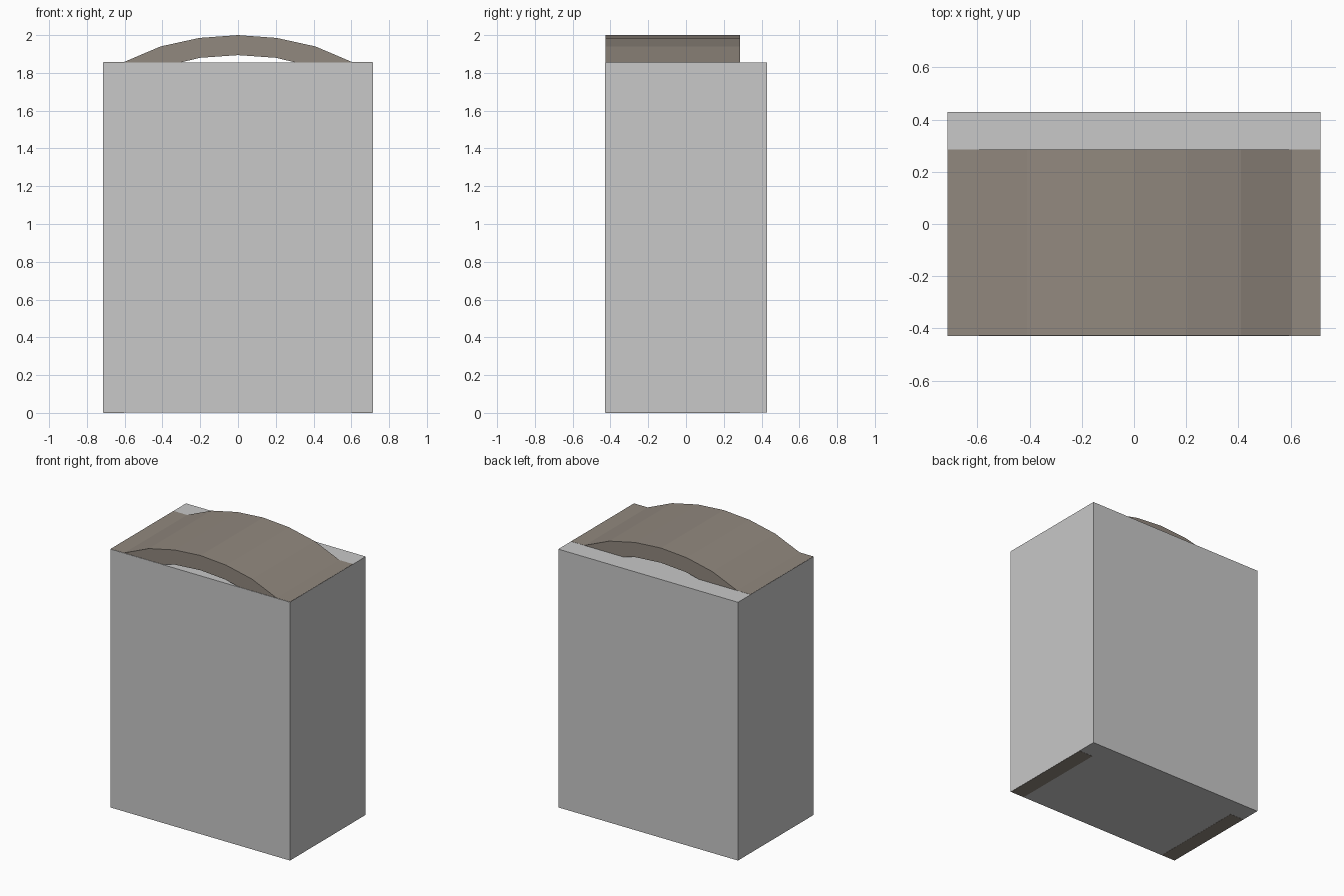
import bpy, bmesh

if "Cube" in bpy.data.objects:
    bpy.data.objects.remove(bpy.data.objects["Cube"])

def material(name, rgb):
    m = bpy.data.materials.new(name)
    m.diffuse_color = (*rgb, 1.0)
    m.use_nodes = True
    m.node_tree.nodes["Principled BSDF"].inputs["Base Color"].default_value = m.diffuse_color
    return m

grey = material("light grey", (0.58, 0.58, 0.58))
brown = material("stone brown", (0.283, 0.246, 0.209))

def extrude_profile(name, profile, y0, y1, mat):
    """Solid from an x-z outline, running from y0 to y1."""
    bm = bmesh.new()
    face = bm.faces.new([bm.verts.new((x, y0, z)) for x, z in profile])
    ext = bmesh.ops.extrude_face_region(bm, geom=[face])
    verts = [v for v in ext["geom"] if isinstance(v, bmesh.types.BMVert)]
    bmesh.ops.translate(bm, vec=(0, y1 - y0, 0), verts=verts)
    bmesh.ops.recalc_face_normals(bm, faces=bm.faces)
    me = bpy.data.meshes.new(name)
    bm.to_mesh(me)
    bm.free()
    me.materials.append(mat)
    ob = bpy.data.objects.new(name, me)
    bpy.context.collection.objects.link(ob)
    return ob

W, D, H = 0.714, 0.43, 1.857

# Main block
extrude_profile("block", [(-W, 0.001), (W, 0.001), (W, H - 0.001), (-W, H - 0.001)],
                -D, D, grey)

# Arched frame: posts inside the block, segmental arch rising above it
e = W - 0.001
outer = [(e, 0), (e, H), (0.605, H), (0.41, 1.94), (0.205, 1.985)]
inner = [(0.603, 0), (0.603, 1.76), (0.39, 1.835), (0.2, 1.88)]
mirror = lambda pts: [(-x, z) for x, z in pts]
profile = (outer + [(0, 2.0)] + mirror(outer)[::-1]
           + mirror(inner) + [(0, 1.894)] + inner[::-1])
extrude_profile("arched_frame", profile, -D + 0.003, 0.286, brown)
